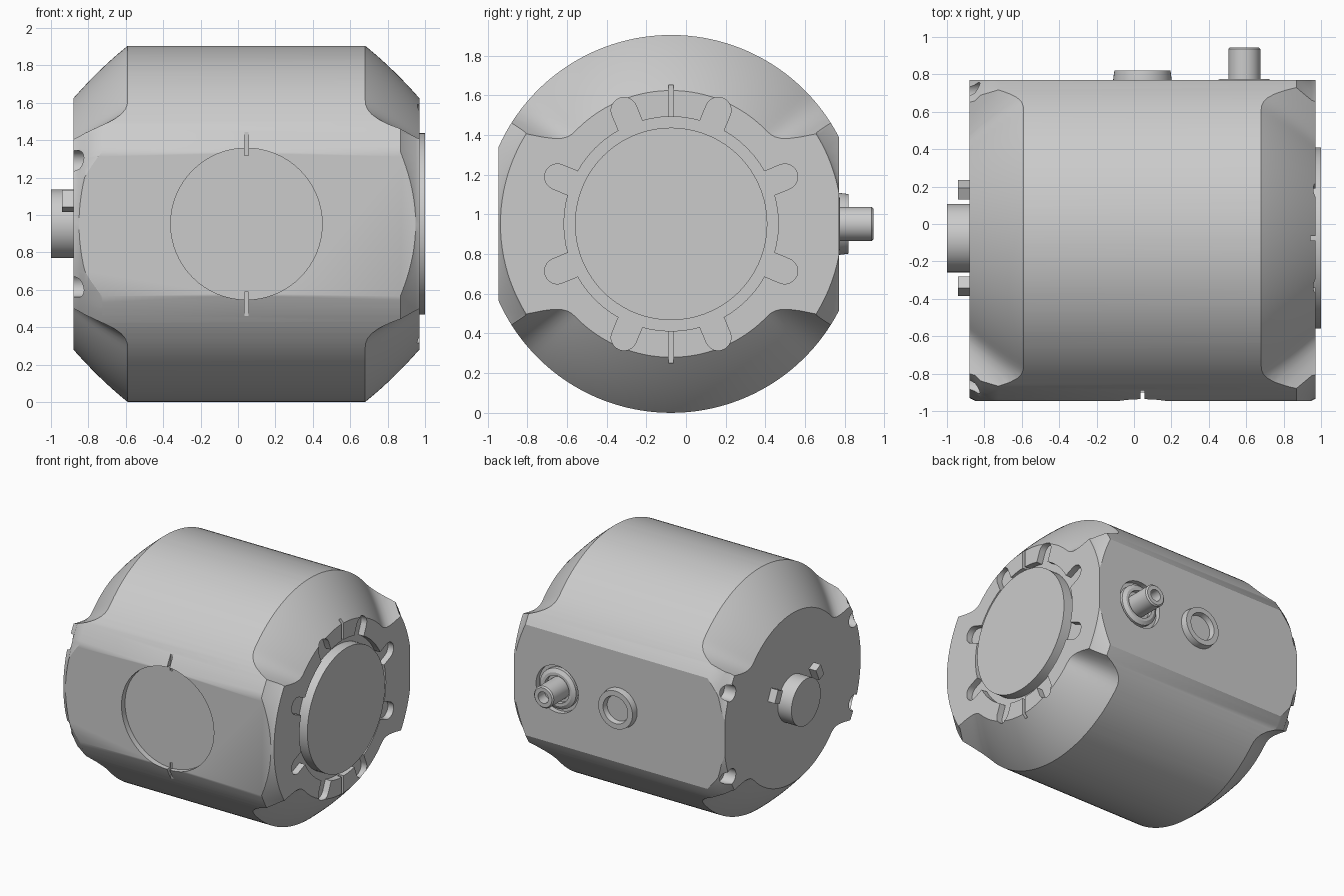
import bpy, bmesh
from math import sin, cos, pi, radians, sqrt, asin, degrees, atan2

if "Cube" in bpy.data.objects:
    bpy.data.objects.remove(bpy.data.objects["Cube"])

grey = bpy.data.materials.new("light_grey")
grey.use_nodes = True
grey.diffuse_color = (0.6, 0.6, 0.6, 1)
grey.node_tree.nodes["Principled BSDF"].inputs["Base Color"].default_value = (0.6, 0.6, 0.6, 1)

YC, ZC, R = -0.075, 0.952, 0.952      # housing axis and radius
FRONT, BACK = -0.945, 0.77            # flat sides
LEFT, RIGHT = -0.88, 0.97             # end faces


def loft(name, rings):
    """Solid skin through equal-length rings, capped at both ends."""
    bm = bmesh.new()
    loops = [[bm.verts.new(p) for p in ring] for ring in rings]
    n = len(loops[0])
    for a, b in zip(loops, loops[1:]):
        for i in range(n):
            j = (i + 1) % n
            bm.faces.new((a[i], a[j], b[j], b[i]))
    bm.faces.new(loops[0])
    bm.faces.new(loops[-1])
    bmesh.ops.recalc_face_normals(bm, faces=bm.faces)
    mesh = bpy.data.meshes.new(name)
    bm.to_mesh(mesh)
    bm.free()
    mesh.materials.append(grey)
    ob = bpy.data.objects.new(name, mesh)
    bpy.context.collection.objects.link(ob)
    return ob


def place(axis, centre, a, b, d):
    x, y, z = centre
    return (x + d, y + a, z + b) if axis == "X" else (x + a, y + d, z + b)


def prism(name, axis, centre, outline, d0, d1):
    return loft(name, [[place(axis, centre, a, b, d) for a, b in outline] for d in (d0, d1)])


def lathe(name, axis, centre, profile, n=64):
    """Revolve (radius, distance) pairs around an axis."""
    angles = [2 * pi * i / n for i in range(n)]
    return loft(name, [[place(axis, centre, r * cos(t), r * sin(t), d) for t in angles]
                       for r, d in profile])


def boolean(target, cutter, operation="DIFFERENCE"):
    mod = target.modifiers.new("cut", "BOOLEAN")
    mod.object, mod.operation, mod.solver = cutter, operation, "EXACT"
    bpy.context.view_layer.objects.active = target
    bpy.ops.object.modifier_apply(modifier=mod.name)
    bpy.data.objects.remove(cutter)


def box(w, h):
    return [(-w, -h), (w, -h), (w, h), (-w, h)]


def turn(outline, t):
    return [(a * cos(t) - b * sin(t), a * sin(t) + b * cos(t)) for a, b in outline]


# Housing: round barrel with a flat front and back
AXIS = (0, YC, ZC)
back_angle = asin((BACK - YC) / R)
front_angle = asin((FRONT - YC) / R)
steps = 56
arc = [back_angle + (front_angle - back_angle) * i / steps for i in range(steps + 1)]
outline = [(R * sin(t), R * cos(t)) for t in arc]
outline += [(a, -b) for a, b in reversed(outline)]
body = prism("housing", "X", AXIS, outline, -1.1, 1.1)

# Steep cones trimming the end rims
rim = [(0.855, LEFT), (0.87, -0.85), (0.905, -0.82), (0.96, -0.71), (1.15, -0.5),
       (1.15, 0.6), (0.96, 0.86), (0.87, 0.95), (0.86, RIGHT)]
boolean(body, lathe("rim_trim", "X", AXIS, rim, 128), "INTERSECT")


# Scooped shoulders above and below at both ends, fading out towards the flats
def scoop_radius(t, u):
    phi = degrees(atan2(abs(cos(t)), abs(sin(t))))
    wall = 0.28 * (max(0, phi - 45) / 15) ** 3
    return min(1.15, R - 0.8 * u - 0.57 * u * u + wall)


depths = [-0.08 + 0.0335 * i for i in range(13)]
stations = [(LEFT + 0.29 - u, u) for u in reversed(depths)]
stations += [(RIGHT - 0.29 + u, u) for u in depths]
angles = [2 * pi * i / 180 for i in range(180)]
shoulders = loft("shoulder_trim", [
    [place("X", AXIS, scoop_radius(t, u) * cos(t), scoop_radius(t, u) * sin(t), x)
     for t in angles] for x, u in stations])
boolean(body, shoulders, "INTERSECT")

# Cover seat with eight round-ended slots and two index grooves
END = (RIGHT, YC, ZC)
boolean(body, lathe("seat_cut", "X", END, [(0.54, -0.05), (0.54, 0.1)]))
slot = [(0.45, -0.065)]
slot += [(0.62 + 0.065 * cos(t), 0.065 * sin(t)) for t in
         [radians(-90 + 15 * i) for i in range(13)]]
slot += [(0.45, 0.065)]
for k in range(8):
    boolean(body, prism("slot_cut", "X", END, turn(slot, radians(22.5 + 45 * k)), -0.05, 0.1))
for side in (1, -1):
    groove = [(a, b + side * 0.6) for a, b in box(0.012, 0.1)]
    boolean(body, prism("end_groove_cut", "X", END, groove, -0.04, 0.1))

# Front window recess with index grooves
WINDOW = (0.045, FRONT, ZC)
boolean(body, lathe("window_cut", "Y", WINDOW, [(0.405, -0.1), (0.405, 0.045)]))
for side in (1, -1):
    groove = [(a, b + side * 0.44) for a, b in box(0.011, 0.075)]
    boolean(body, prism("window_groove_cut", "Y", WINDOW, groove, -0.1, 0.055))

# Four bolt holes in the shaft end
for sy in (1, -1):
    for sz in (1, -1):
        spot = (LEFT, YC + sy * 0.77, ZC + sz * 0.33)
        boolean(body, lathe("bolt_hole_cut", "X", spot, [(0.062, -0.1), (0.062, 0.1)], 32))

# Connector recess in the back
PORT = (0.59, BACK, ZC)
boolean(body, lathe("port_cut", "Y", PORT, [(0.185, -0.04), (0.185, 0.1)]))

# Round end cover
lathe("end_cover", "X", END, [(0.485, -0.06), (0.485, 0.03)], 72)

# Shaft stub and its two lugs
SHAFT = (LEFT, YC, ZC)
lathe("shaft_stub", "X", SHAFT, [(0.183, 0.02), (0.183, -0.12)])
for side, name in ((1, "back_lug"), (-1, "front_lug")):
    spot = (LEFT, YC + side * 0.258, ZC + 0.122)
    prism(name, "X", spot, turn(box(0.033, 0.05), side * radians(25)), 0.02, -0.062)

# Back connector: ringed collar and hollow post
lathe("back_connector", "Y", PORT, [
    (0.158, -0.05), (0.158, -0.01), (0.13, 0.005), (0.108, 0.005), (0.108, -0.03),
    (0.086, -0.03), (0.086, 0.165), (0.076, 0.175), (0.045, 0.175), (0.045, 0.09)])

# Back boss ring with a shallow well
lathe("back_boss", "Y", (0.045, BACK, ZC), [
    (0.156, -0.02), (0.156, 0.005), (0.15, 0.05), (0.108, 0.05), (0.1, 0.01)])

# Smooth rounds, keep edges crisp
bpy.ops.object.select_all(action="DESELECT")
for ob in bpy.context.collection.objects:
    if ob.type == "MESH" and grey.name in ob.data.materials:
        ob.select_set(True)
        bpy.context.view_layer.objects.active = ob
bpy.ops.object.shade_smooth_by_angle(angle=radians(28))
